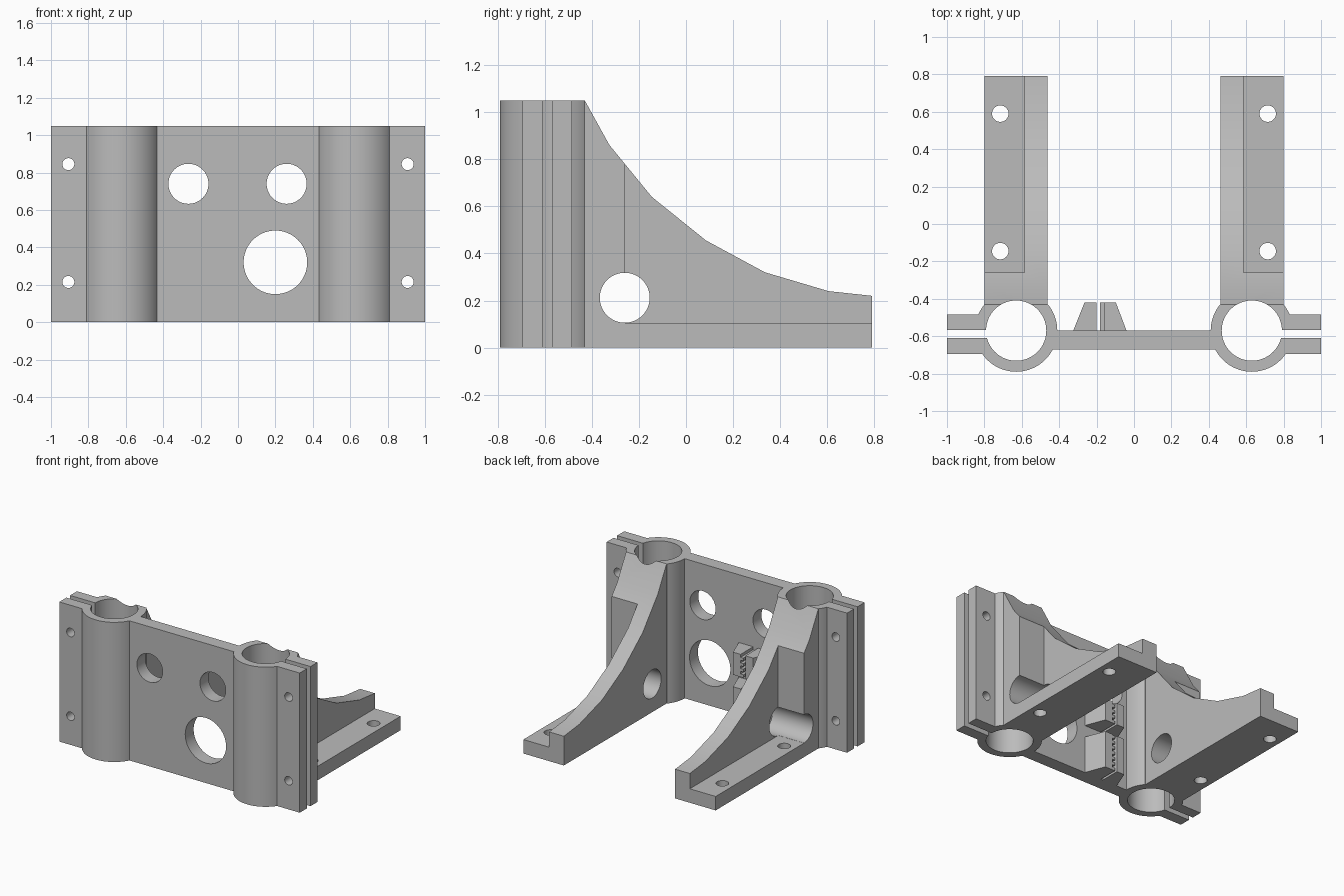
import bpy, bmesh, math
from mathutils import Matrix, Vector

old = bpy.data.objects.get("Cube")
if old:
    bpy.data.objects.remove(old)

H = 1.05            # plate height
CX, CY = 0.63, -0.57  # clamp axis

grey = bpy.data.materials.new("plain_grey")
grey.use_nodes = True
colour = (0.5, 0.5, 0.5, 1)
grey.diffuse_color = colour
grey.node_tree.nodes["Principled BSDF"].inputs["Base Color"].default_value = colour


def finish(name, bm):
    bmesh.ops.recalc_face_normals(bm, faces=bm.faces)
    mesh = bpy.data.meshes.new(name)
    bm.to_mesh(mesh)
    bm.free()
    mesh.materials.append(grey)
    ob = bpy.data.objects.new(name, mesh)
    bpy.context.collection.objects.link(ob)
    return ob


def prism(name, points, axis, lo, hi):
    """Extrude a 2D outline along x (points are y,z) or z (points are x,y)."""
    bm = bmesh.new()
    place = (lambda p: (lo, *p)) if axis == "x" else (lambda p: (*p, lo))
    face = bm.faces.new([bm.verts.new(place(p)) for p in points])
    ext = bmesh.ops.extrude_face_region(bm, geom=[face])["geom"]
    shift = Vector((hi - lo, 0, 0) if axis == "x" else (0, 0, hi - lo))
    bmesh.ops.translate(bm, vec=shift, verts=[v for v in ext if isinstance(v, bmesh.types.BMVert)])
    return finish(name, bm)


def box(name, x, y, z):
    x = sorted(x)
    outline = [(x[0], y[0]), (x[1], y[0]), (x[1], y[1]), (x[0], y[1])]
    return prism(name, outline, "z", *z)


def rod(name, centre, radius, length, axis):
    bm = bmesh.new()
    turn = {"x": Matrix.Rotation(math.pi / 2, 4, "Y"),
            "y": Matrix.Rotation(math.pi / 2, 4, "X"), "z": Matrix()}[axis]
    bmesh.ops.create_cone(bm, cap_ends=True, segments=64, radius1=radius, radius2=radius,
                          depth=length, matrix=Matrix.Translation(centre) @ turn)
    return finish(name, bm)


def combine(target, tool, operation):
    mod = target.modifiers.new("combine", "BOOLEAN")
    mod.operation, mod.solver, mod.object = operation, "EXACT", tool
    bpy.context.view_layer.objects.active = target
    bpy.ops.object.modifier_apply(modifier=mod.name)
    bpy.data.objects.remove(tool)


# Front plate
bracket = box("bracket", (-CX, CX), (-0.67, -0.57), (0, H))

curve = [(-0.43, H), (-0.325, 0.86), (-0.145, 0.64), (0.085, 0.455),
         (0.335, 0.32), (0.605, 0.24), (0.79, 0.22)]
rib_outline = [(-0.46, 0), (-0.46, H)] + curve + [(0.79, 0)]

for s in (-1, 1):
    # Clamp tube, flattened where the rib begins
    tube = rod("tube", (s * CX, CY, H / 2), 0.22, H, "z")
    combine(tube, box("trim", (s * 0.2, s * 1.1), (-0.43, 0), (-0.1, 1.2)), "DIFFERENCE")
    combine(bracket, tube, "UNION")
    # Bolt flange
    combine(bracket, box("flange", (s * 0.7, s), (-0.695, -0.485), (0, H)), "UNION")
    # Curved rib with a foot ledge on its outer side
    rib = prism("rib", rib_outline, "x", *sorted((s * 0.463, s * 0.80)))
    combine(rib, box("pocket", (s * 0.585, s * 0.9), (-0.26, 0.9), (0.105, 1.2)), "DIFFERENCE")
    combine(bracket, rib, "UNION")

for s in (-1, 1):
    # Bore, clamping slit, rib hole
    combine(bracket, rod("bore", (s * CX, CY, H / 2), 0.161, 2, "z"), "DIFFERENCE")
    combine(bracket, box("slit", (s * 0.7, s * 1.1), (-0.61, -0.567), (-0.1, 1.2)), "DIFFERENCE")
    combine(bracket, rod("rib_hole", (s * 0.63, -0.26, 0.212), 0.106, 0.6, "x"), "DIFFERENCE")
    # Bolt holes in flange and foot
    for z in (0.215, 0.845):
        combine(bracket, rod("flange_hole", (s * 0.907, -0.59, z), 0.032, 0.4, "y"), "DIFFERENCE")
    for y in (-0.145, 0.59):
        combine(bracket, rod("foot_hole", (s * 0.715, y, 0), 0.044, 0.5, "z"), "DIFFERENCE")

# Plate openings
for x, z, r in ((-0.265, 0.74, 0.107), (0.26, 0.74, 0.107), (0.2, 0.32, 0.17)):
    combine(bracket, rod("opening", (x, -0.62, z), r, 0.3, "y"), "DIFFERENCE")

# Belt grips on the back: tapered blocks with a toothed slot
left_jaw = [(-0.325, -0.57), (-0.265, -0.42), (-0.2, -0.42), (-0.2, -0.57)]
right_jaw = [(-0.04, -0.57), (-0.097, -0.42), (-0.16, -0.42), (-0.16, -0.57)]
for level, (lo, hi) in {"lower": (0, 0.28), "upper": (0.37, 0.54)}.items():
    prism(level + "_grip_smooth_jaw", left_jaw, "z", lo, hi)
    prism(level + "_grip_toothed_jaw", right_jaw, "z", lo, hi)
    z = lo
    while z < hi - 0.02:
        box(level + "_grip_tooth", (-0.183, -0.16), (-0.57, -0.42), (z, z + 0.022))
        z += 0.042

# Smooth the round surfaces, keep the edges sharp
bpy.ops.object.select_all(action="DESELECT")
bracket.select_set(True)
bpy.context.view_layer.objects.active = bracket
bpy.ops.object.shade_smooth_by_angle(angle=math.radians(30))
